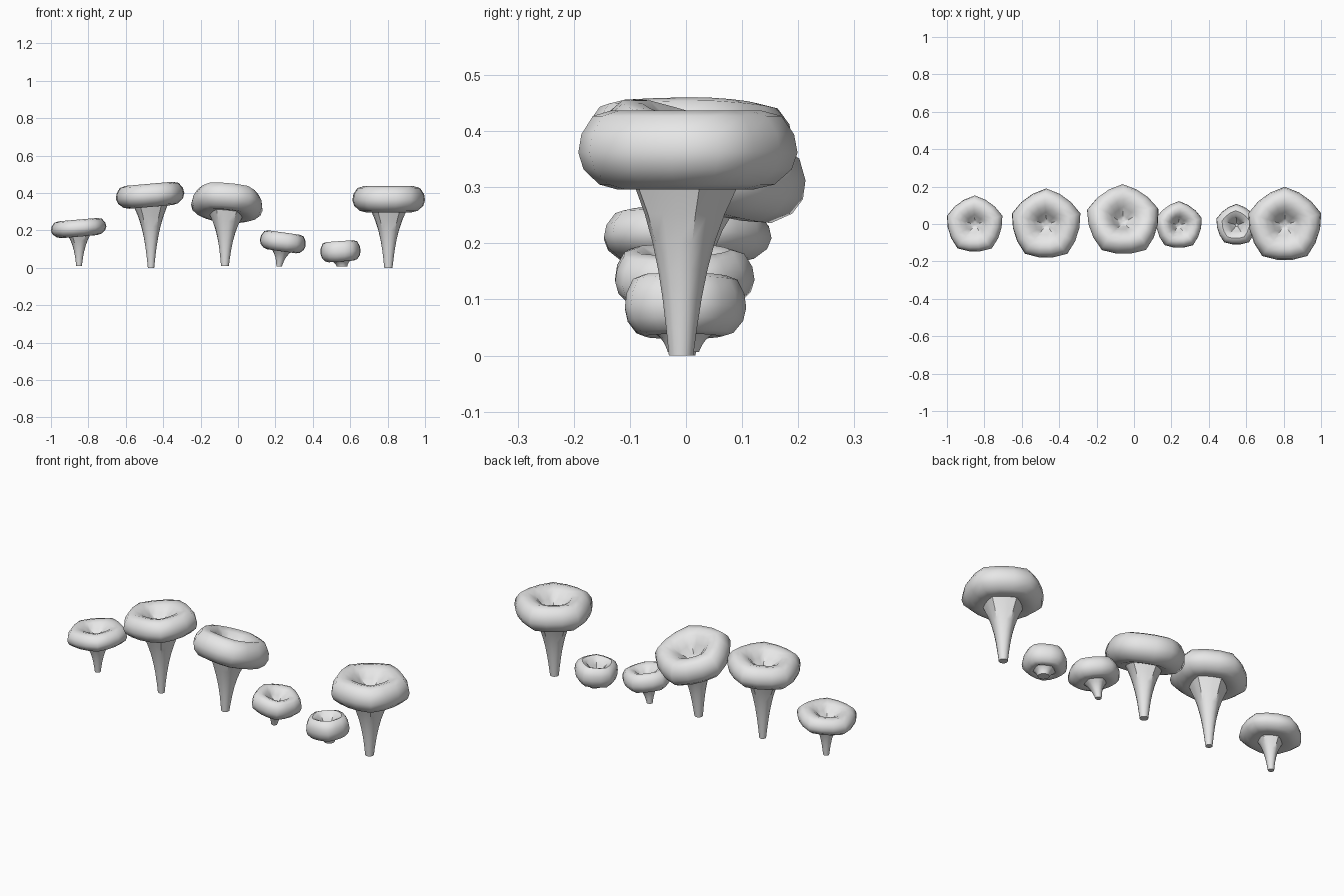
import bpy, bmesh, math
from mathutils import Vector, Matrix, Euler

cube = bpy.data.objects.get("Cube")
if cube:
    bpy.data.objects.remove(cube, do_unlink=True)

grey = bpy.data.materials.new("plain grey")
grey.use_nodes = True
grey.diffuse_color = (0.8, 0.8, 0.8, 1)
grey.node_tree.nodes["Principled BSDF"].inputs["Base Color"].default_value = (0.8, 0.8, 0.8, 1)

SIDES = 15
STEM_RINGS = 6
# Cap section: radius, height from middle (share of thickness), strength of the five lobes
CAP = [(0.63, -0.49, 0.04), (0.80, -0.43, 0.05), (0.95, -0.24, 0.05), (1.0, -0.03, 0.05),
       (0.97, 0.20, 0.05), (0.86, 0.43, 0.05), (0.68, 0.50, 0.05), (0.48, 0.41, 0.06),
       (0.32, 0.18, 0.12), (0.17, -0.06, 0.25), (0.08, -0.14, 0.25)]


def add_ring(bm, radius, lobes, place):
    """One five-lobed loop, moved into position by the matrix."""
    loop = []
    for i in range(SIDES):
        a = math.tau * i / SIDES
        r = radius * (1 + lobes * math.cos(5 * a))
        loop.append(bm.verts.new(place @ Vector((-r * math.sin(a), r * math.cos(a), 0))))
    return loop


def mushroom(name, centre, radius, thick, tilt, base, base_r, flare):
    bm = bmesh.new()
    turn = Euler([math.radians(d) for d in (tilt[0], tilt[1], 0)]).to_matrix().to_4x4()
    cap_place = Matrix.Translation(centre) @ turn
    base = Vector(base)
    neck = cap_place @ Vector((0, 0, -0.44 * thick))
    rings = []
    # Stem, flaring from the foot into the underside of the cap
    for k in range(STEM_RINGS + 1):
        t = k / STEM_RINGS
        r = base_r + (flare * radius - base_r) * (t + t ** 3) / 2
        lean = Matrix.Identity(4).lerp(turn, t * t)
        rings.append(add_ring(bm, r, 0.08 * t, Matrix.Translation(base.lerp(neck, t)) @ lean))
    # Cap, rolling over the rim and down into the central hollow
    for r, h, lobes in CAP:
        rings.append(add_ring(bm, r * radius, lobes,
                              cap_place @ Matrix.Translation((0, 0, h * thick))))
    for low, high in zip(rings, rings[1:]):
        for i in range(SIDES):
            j = (i + 1) % SIDES
            bm.faces.new((low[i], low[j], high[j], high[i]))
    bm.faces.new(rings[0])
    bm.faces.new(rings[-1])
    bmesh.ops.recalc_face_normals(bm, faces=bm.faces)
    mesh = bpy.data.meshes.new(name)
    bm.to_mesh(mesh)
    bm.free()
    mesh.materials.append(grey)
    obj = bpy.data.objects.new(name, mesh)
    bpy.context.collection.objects.link(obj)
    bpy.ops.object.select_all(action='DESELECT')
    obj.select_set(True)
    bpy.context.view_layer.objects.active = obj
    bpy.ops.object.shade_smooth_by_angle(angle=math.radians(45))


# The row of mushrooms, from the model's right to its left
mushroom("flat_mushroom", (-0.852, -0.004, 0.212), 0.149, 0.092, (0, -5), (-0.85, 0, 0.01), 0.015, 0.38)
mushroom("tall_mushroom", (-0.470, -0.003, 0.387), 0.184, 0.125, (0, -5), (-0.465, 0, 0.0), 0.017, 0.48)
mushroom("leaning_mushroom", (-0.058, 0.018, 0.345), 0.192, 0.145, (-18, 5), (-0.07, -0.01, 0.01), 0.021, 0.44)
mushroom("small_mushroom", (0.240, -0.008, 0.138), 0.124, 0.102, (0, 8), (0.22, 0, 0.008), 0.015, 0.42)
mushroom("button_mushroom", (0.548, -0.006, 0.088), 0.108, 0.11, (0, -4), (0.557, -0.005, 0.006), 0.028, 0.48)
mushroom("wide_mushroom", (0.806, -0.006, 0.366), 0.195, 0.142, (0, 0), (0.804, -0.009, 0.0), 0.022, 0.47)
